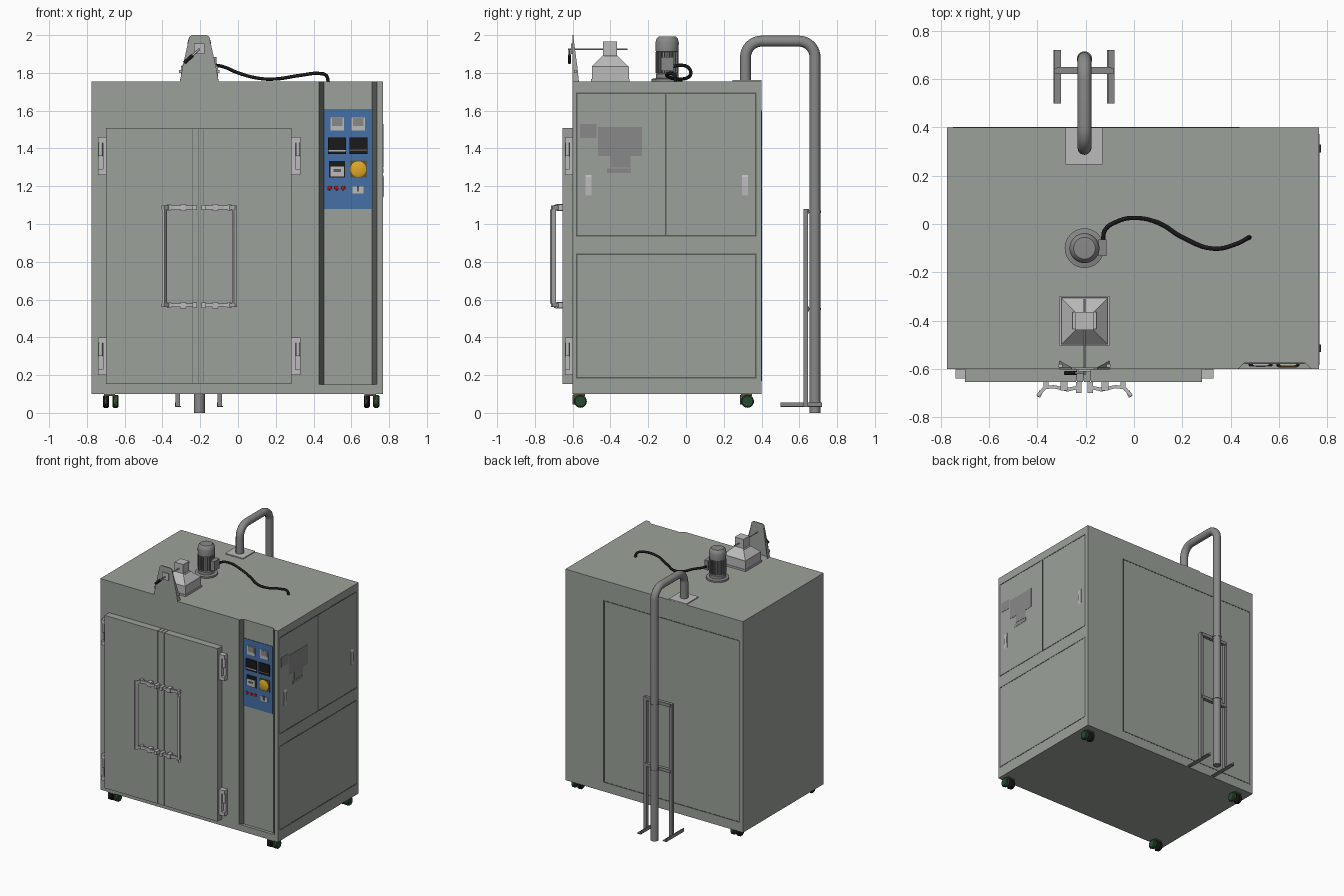
import bpy, bmesh, math
from mathutils import Vector, Matrix

if "Cube" in bpy.data.objects:
    bpy.data.objects.remove(bpy.data.objects["Cube"])


def material(name, r, g, b):
    m = bpy.data.materials.new(name)
    m.diffuse_color = (r, g, b, 1)
    m.use_nodes = True
    m.node_tree.nodes["Principled BSDF"].inputs["Base Color"].default_value = m.diffuse_color
    return m


PAINT = material("grey_green_paint", 0.33, 0.36, 0.32)
DARK = material("dark_grey", 0.10, 0.11, 0.10)
STEEL = material("steel", 0.50, 0.50, 0.50)
PIPE = material("pipe_grey", 0.25, 0.25, 0.25)
BLACK = material("black", 0.01, 0.01, 0.01)
BLUE = material("panel_blue", 0.06, 0.16, 0.38)
YELLOW = material("yellow", 0.75, 0.40, 0.02)
RED = material("red", 0.45, 0.01, 0.01)
OLIVE = material("olive", 0.10, 0.09, 0.05)
GREEN = material("wheel_green", 0.02, 0.07, 0.03)


def finish(name, bm, mat, smooth=False):
    bmesh.ops.recalc_face_normals(bm, faces=bm.faces)
    me = bpy.data.meshes.new(name)
    bm.to_mesh(me)
    bm.free()
    ob = bpy.data.objects.new(name, me)
    bpy.context.collection.objects.link(ob)
    me.materials.append(mat)
    if smooth:
        bpy.ops.object.select_all(action='DESELECT')
        ob.select_set(True)
        bpy.context.view_layer.objects.active = ob
        bpy.ops.object.shade_smooth_by_angle(angle=math.radians(35))
    return ob


def boxes(name, mat, *bounds):
    """One object made of boxes given as x0, x1, y0, y1, z0, z1."""
    bm = bmesh.new()
    for x0, x1, y0, y1, z0, z1 in bounds:
        m = Matrix.Translation(((x0 + x1) / 2, (y0 + y1) / 2, (z0 + z1) / 2))
        bmesh.ops.create_cube(bm, size=1, matrix=m @ Matrix.Diagonal((x1 - x0, y1 - y0, z1 - z0, 1)))
    return finish(name, bm, mat)


def prism(name, mat, pts, axis, a, b):
    """Extrude a 2D outline along an axis from a to b."""
    bm = bmesh.new()
    place = {'z': lambda p: (p[0], p[1], a), 'y': lambda p: (p[0], a, p[1]), 'x': lambda p: (a, *p)}[axis]
    f = bm.faces.new([bm.verts.new(place(p)) for p in pts])
    new = bmesh.ops.extrude_face_region(bm, geom=[f])['geom']
    d = Vector([(b - a) * (axis == c) for c in 'xyz'])
    bmesh.ops.translate(bm, vec=d, verts=[v for v in new if isinstance(v, bmesh.types.BMVert)])
    return finish(name, bm, mat)


def lathe(name, mat, profile, origin, axis='z', sides=24):
    """Revolve (radius, height) points; the ends are capped."""
    bm = bmesh.new()
    rings = [[bm.verts.new((r * math.cos(2 * math.pi * i / sides), r * math.sin(2 * math.pi * i / sides), h))
              for i in range(sides)] for r, h in profile]
    for p, q in zip(rings, rings[1:]):
        for i in range(sides):
            j = (i + 1) % sides
            bm.faces.new((p[i], p[j], q[j], q[i]))
    bm.faces.new(rings[0])
    bm.faces.new(rings[-1])
    rot = {'z': Matrix(), 'x': Matrix.Rotation(math.pi / 2, 4, 'Y'), 'y': Matrix.Rotation(math.pi / 2, 4, 'X')}[axis]
    bm.transform(Matrix.Translation(origin) @ rot)
    return finish(name, bm, mat, True)


def tube(name, mat, pts, r, curved=False):
    cu = bpy.data.curves.new(name, 'CURVE')
    cu.dimensions = '3D'
    cu.bevel_depth, cu.bevel_resolution, cu.use_fill_caps = r, 4, True
    sp = cu.splines.new('BEZIER' if curved else 'POLY')
    knots = sp.bezier_points if curved else sp.points
    knots.add(len(pts) - 1)
    for k, p in zip(knots, pts):
        if curved:
            k.co = p
            k.handle_left_type = k.handle_right_type = 'AUTO'
        else:
            k.co = (*p, 1)
    ob = bpy.data.objects.new(name, cu)
    bpy.context.collection.objects.link(ob)
    cu.materials.append(mat)
    bpy.ops.object.select_all(action='DESELECT')
    ob.select_set(True)
    bpy.context.view_layer.objects.active = ob
    bpy.ops.object.convert(target='MESH')
    bpy.ops.object.shade_smooth_by_angle(angle=math.radians(35))


CX = -0.205  # centre line of door, motor and pipe

# Cabinet with recessed control column, and base band
prism("cabinet", PAINT, [(-.775, -.6), (.43, -.6), (.455, -.576), (.71, -.576), (.735, -.6),
                         (.767, -.6), (.767, .4), (-.775, .4)], 'z', .15, 1.755)
boxes("base_band", PAINT, (-.775, .767, -.6, .4, .1, .15))
for x0, x1, y0, y1 in ((.43, .455, -.6, -.576), (.71, .735, -.576, -.6)):
    prism("column_edge", DARK, [(x0, y0 - .001), (x1, y1 - .001), (x1, y1 + .002), (x0, y0 + .002)], 'z', .152, 1.754)

# Double door
boxes("door_leaves", PAINT, (-.7, -.241, -.655, -.6, .153, 1.508), (-.179, .282, -.655, -.6, .153, 1.508))
boxes("door_seal_strips", PAINT, (-.237, -.211, -.655, -.6, .153, 1.508), (-.208, -.183, -.655, -.6, .153, 1.508))
boxes("door_gap", DARK, (-.242, -.178, -.648, -.6, .155, 1.505))

# Hinges and door handles, mirrored about the centre line
for s in (-1, 1):
    def bx(u0, u1, *rest):
        a, b = sorted((CX + s * u0, CX + s * u1))
        return (a, b, *rest)
    for z in (.2, 1.26):
        boxes("hinge_plate", STEEL, bx(.487, .51, -.64, -.602, z, z + .2), bx(.5, .535, -.618, -.6, z + .01, z + .19),
              bx(.505, .535, -.64, -.602, z + .17, z + .2), bx(.505, .535, -.64, -.602, z, z + .03))
        lathe("hinge_pin", STEEL, [(.011, 0), (.011, .1)], (CX + s * .522, -.628, z + .1), sides=12)
    for z in (.57, 1.087):
        prism("handle_arm", STEEL, [(CX + s * u, y) for u, y in
              ((.02, -.682), (.07, -.694), (.13, -.68), (.16, -.684), (.188, -.716), (.2, -.708),
               (.168, -.672), (.13, -.667), (.07, -.678), (.02, -.668))], 'z', z - .01, z + .01)
        boxes("handle_bracket", STEEL, bx(.012, .035, -.7, -.654, z - .014, z + .014),
              bx(.07, .1, -.69, -.654, z - .018, z + .018), bx(.15, .17, -.684, -.654, z - .015, z + .015))
    prism("handle_bar", STEEL, [(CX + s * u, y) for u, y in
          ((.172, -.695), (.184, -.72), (.198, -.712), (.186, -.688))], 'z', .58, 1.078)

# Control panel and instruments
boxes("control_panel", BLUE, (.456, .706, -.58, -.57, 1.08, 1.61))


def plate(name, mat, x, z, w, h, depth):
    return boxes(name, mat, (x - w / 2, x + w / 2, -.58 - depth, -.578, z - h / 2, z + h / 2))


for x in (.525, .637):
    plate("gauge", STEEL, x, 1.53, .07, .07, .006)
    plate("gauge_face", PIPE, x, 1.54, .055, .042, .008)
    plate("meter", BLACK, x, 1.415, .095, .088, .008)
    plate("meter_trim", STEEL if x < .6 else OLIVE, x, 1.388 if x < .6 else 1.39, .094, .008, .01)
plate("timer", BLACK, .525, 1.29, .085, .085, .006)
plate("timer_face", STEEL, .525, 1.278, .072, .055, .01)
plate("timer_window", DARK, .525, 1.283, .04, .014, .012)
plate("stop_base", OLIVE, .637, 1.29, .09, .09, .005)
lathe("stop_button", YELLOW, [(.03, 0), (.042, .006), (.042, .011), (.034, .015)], (.637, -.58, 1.29), 'y')
for i in range(3):
    lathe("indicator_lamp", RED, [(.012, 0), (.011, .006), (.005, .009)], (.485 + .036 * i, -.58, 1.19), 'y', 12)
plate("switch", STEEL, .635, 1.18, .06, .035, .006)
plate("switch_lever", DARK, .635, 1.187, .012, .028, .012)


# Panel seams on the right side and the back
def seam(name, side, a0, a1, z0, z1, t=.008):
    strips = ((a0, a1, z0, z0 + t), (a0, a1, z1 - t, z1), (a0, a0 + t, z0, z1), (a1 - t, a1, z0, z1))
    if side == 'right':
        boxes(name, DARK, *[(.76, .7685, *s) for s in strips])
    else:
        boxes(name, DARK, *[(s[0], s[1], .393, .4015, s[2], s[3]) for s in strips])


seam("upper_side_door_seam", 'right', -.583, -.103, .935, 1.697)
seam("upper_side_door_seam", 'right', -.111, .372, .935, 1.697)
seam("lower_side_panel_seam", 'right', -.583, .372, .182, .845)
seam("back_panel_seam", 'back', -.75, .437, .17, 1.6)
boxes("side_vent_plates", PIPE, (.76, .769, -.56, -.475, 1.455, 1.53), (.76, .769, -.465, -.232, 1.36, 1.513),
      (.76, .769, -.4, -.295, 1.3, 1.36), (.76, .769, -.418, -.292, 1.27, 1.295))
for y in (-.515, .313):
    prism("side_handle", STEEL, [(.765, 1.13), (.772, 1.15), (.774, 1.2), (.772, 1.25), (.765, 1.265)],
          'y', y - .016, y + .016)

# Casters
for x in (-.68, .7):
    for y in (-.565, .32):
        boxes("caster_fork", OLIVE, (x - .03, x + .03, y - .03, y + .03, .09, .102),
              (x - .028, x - .02, y - .035, y + .025, .045, .095), (x + .02, x + .028, y - .035, y + .025, .045, .095))
        for w in (-.018, .032):
            lathe("caster_wheel", GREEN if w > 0 else BLACK,
                  [(.028, -.016), (.034, -.01), (.034, .01), (.028, .016)], (x + w, y + .006, .061), 'x', 20)

# Fan motor with fins, terminal box and cable
lathe("fan_motor", PIPE, [(.082, 1.755), (.082, 1.768), (.06, 1.772), (.06, 1.795), (.05, 1.8), (.05, 1.91), (.06, 1.912),
                          (.062, 1.96), (.056, 1.982), (.045, 1.992), (.02, 1.993)], (CX, -.1, 0), sides=32)
bm = bmesh.new()
for i in range(24):
    bmesh.ops.create_cube(bm, size=1, matrix=Matrix.Translation((CX, -.1, 1.855)) @
                          Matrix.Rotation(i * math.tau / 24, 4, 'Z') @ Matrix.Translation((.053, 0, 0)) @
                          Matrix.Diagonal((.016, .004, .11, 1)))
finish("motor_fins", bm, PIPE)
boxes("terminal_box", PIPE, (-.146, -.113, -.132, -.065, 1.81, 1.885))
tube("motor_cable", BLACK, [(-.128, -.07, 1.835), (-.12, -.025, 1.84), (-.07, .01, 1.83), (0, .025, 1.8),
                            (.1, .005, 1.773), (.2, -.055, 1.768), (.33, -.102, 1.787), (.43, -.08, 1.797),
                            (.468, -.06, 1.785), (.478, -.055, 1.752)], .009, True)

# Exhaust damper: box, tapered hood, neck and rod
boxes("damper_box", STEEL, (CX - .098, CX + .098, -.498, -.303, 1.755, 1.835),
      (CX - .103, CX + .103, -.503, -.298, 1.755, 1.768), (CX - .05, CX + .05, -.435, -.365, 1.89, 1.892))
bm = bmesh.new()
bmesh.ops.create_cone(bm, cap_ends=True, segments=4, radius1=.098 * 2 ** .5, radius2=.037 * 2 ** .5, depth=.06,
                      matrix=Matrix.Translation((CX, -.402, 1.863)) @ Matrix.Rotation(math.pi / 4, 4, 'Z'))
finish("damper_hood", bm, STEEL)
boxes("damper_neck", STEEL, (CX - .037, CX + .037, -.439, -.365, 1.88, 1.965))
tube("damper_rod", STEEL, [(CX, -.625, 1.925), (CX, -.31, 1.925)], .004)

# Damper lever plate with side flanges
prism("lever_plate", PAINT, [(-.308, 1.75), (-.102, 1.75), (-.116, 1.83), (-.152, 1.99), (-.165, 2),
                             (-.245, 2), (-.258, 1.99), (-.294, 1.83)], 'y', -.602, -.595)
for s in (-1, 1):
    bm = bmesh.new()
    bm.faces.new([bm.verts.new((CX + s * u, y, z)) for u, y, z in
                  ((.103, -.6, 1.755), (.103, -.567, 1.755), (.087, -.575, 1.83), (.048, -.596, 1.99), (.05, -.6, 1.99))])
    bmesh.ops.solidify(bm, geom=bm.faces[:], thickness=.004)
    finish("lever_plate_flange", bm, PAINT)
    boxes("flange_bolt", STEEL, (CX + s * .1 - .008, CX + s * .1 + .008, -.594, -.58, 1.8, 1.816))
boxes("lever_boss", STEEL, (CX - .027, CX + .027, -.61, -.602, 1.9, 1.955))
tube("damper_lever", STEEL, [(CX, -.617, 1.925), (-.25, -.617, 1.885)], .005)
tube("lever_grip", BLACK, [(-.24, -.617, 1.893), (-.285, -.617, 1.853)], .009)

# Exhaust pipe with two bends
R, Y0, Y1, ZT = .085, .315, .683, 1.968
arc = [math.pi * i / 20 for i in range(11)]
path = [(CX, Y0, 1.755)] + [(CX, Y0 + R - R * math.cos(a), ZT - R + R * math.sin(a)) for a in arc]
path += [(CX, Y1 - R + R * math.sin(a), ZT - R + R * math.cos(a)) for a in arc] + [(CX, Y1, 0)]
tube("exhaust_pipe", PIPE, path, .029)
for z in (.55, 1.065):
    lathe("pipe_clamp", PIPE, [(.032, -.006), (.032, .006)], (CX, Y1, z))
boxes("pipe_flange", STEEL, (-.283, -.13, .247, .399, 1.752, 1.762))

# Pipe support stand
for x in (-.318, -.096):
    boxes("stand_leg", PIPE, (x - .012, x + .012, .622, .646, .03, 1.08),
          (x - .016, x + .016, .5, .72, .03, .036), (x - .016, x - .01, .5, .72, .03, .056))
boxes("stand_crossbars", PIPE, *[(-.318, -.096, .622, .65, z - .012, z + .012) for z in (.55, 1.067)])
